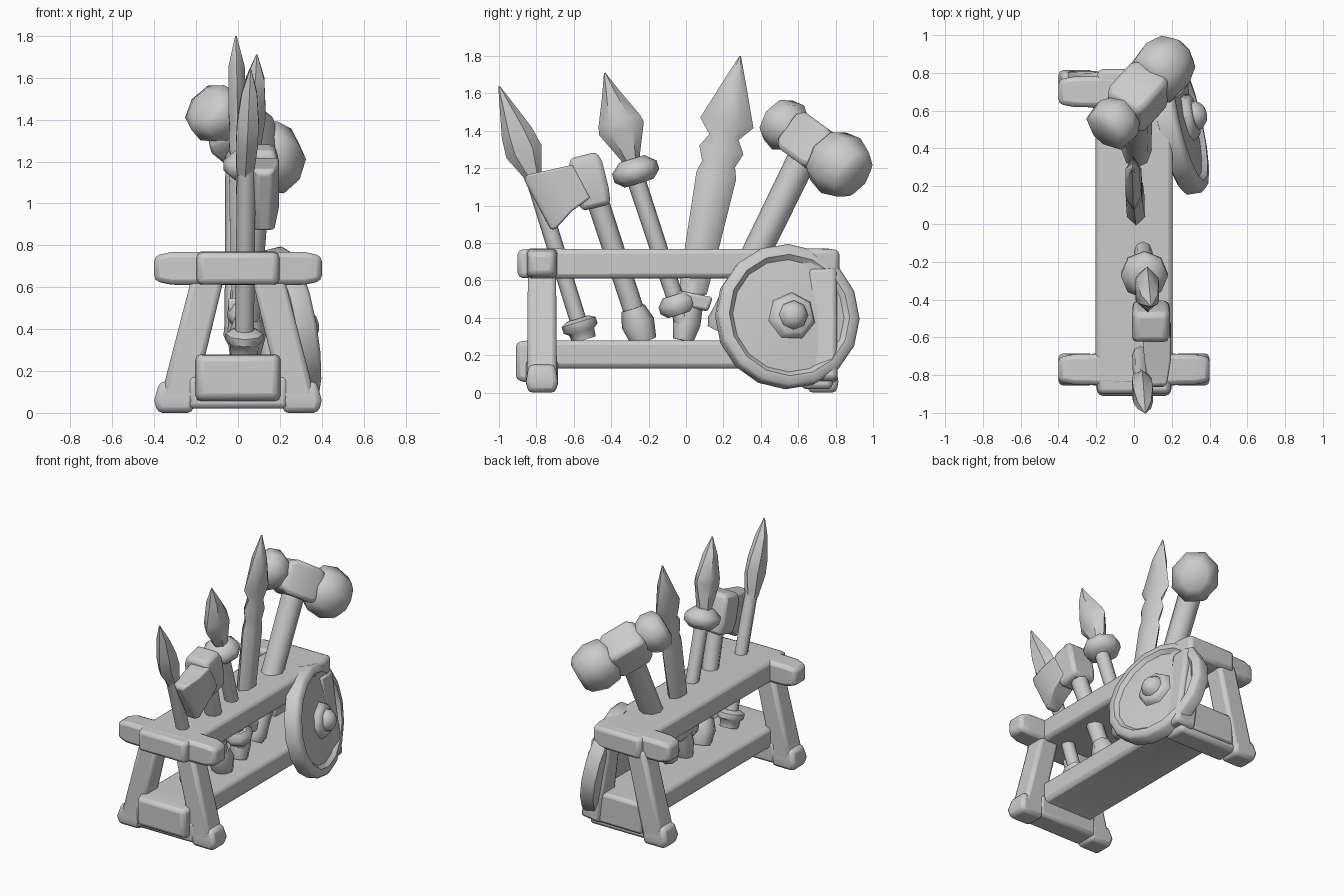
import bpy, bmesh, math
from mathutils import Vector

if "Cube" in bpy.data.objects:
    bpy.data.objects.remove(bpy.data.objects["Cube"])


def loft(name, pts, n=8, side=(1, 0, 0), square=False, bevel=0.0):
    """Skin rings (x, y, z, half_u, half_v); v follows 'side', u is across it."""
    d = (Vector(pts[-1][:3]) - Vector(pts[0][:3])).normalized()
    v = Vector(side)
    v = (v - d * v.dot(d)).normalized()
    u = d.cross(v)
    k = math.sqrt(2) if square else 1
    off = math.pi / 4 if square else 0
    bm = bmesh.new()
    rings = []
    for x, y, z, a, b in pts:
        ring = []
        for i in range(n):
            t = off + 2 * math.pi * i / n
            ring.append(bm.verts.new(Vector((x, y, z)) + u * (a * k * math.cos(t)) + v * (b * k * math.sin(t))))
        rings.append(ring)
    for r, s in zip(rings, rings[1:]):
        for i in range(n):
            j = (i + 1) % n
            bm.faces.new((r[i], r[j], s[j], s[i]))
    bm.faces.new(rings[0])
    bm.faces.new(rings[-1])
    bmesh.ops.recalc_face_normals(bm, faces=bm.faces)
    me = bpy.data.meshes.new(name)
    bm.to_mesh(me)
    bm.free()
    ob = bpy.data.objects.new(name, me)
    bpy.context.collection.objects.link(ob)
    if bevel:
        m = ob.modifiers.new("bevel", "BEVEL")
        m.width, m.segments, m.limit_method = bevel, 2, "ANGLE"
    return ob


def beam(name, pts, side=(1, 0, 0), bevel=0.025):
    return loft(name, pts, 4, side, True, bevel)


def along(p0, p1, stations):
    """Rings at fractions t between two points: (t, half_u, half_v)."""
    a, b = Vector(p0), Vector(p1)
    return [(*a.lerp(b, t), u, v) for t, u, v in stations]


# Long beams
beam("upper_beam", [(0, -.9, .69, .075, .19), (0, -.8, .69, .08, .205), (0, 0, .69, .078, .205),
                    (0, .72, .69, .08, .205), (0, .82, .69, .075, .19)])
beam("lower_beam", [(0, -.91, .17, .1, .19), (0, -.84, .165, .115, .205), (0, -.7, .205, .075, .205),
                    (0, .68, .205, .075, .205), (0, .8, .165, .115, .205)])

# End frames
Y = (0, 1, 0)
for tag, y, right_end in (("front", -.77, .4), ("back", .7, .2)):
    beam(tag + "_crossbar", [(-.4, y, .69, .06, .065), (-.32, y, .69, .078, .08), (0, y, .69, .08, .088),
                             (right_end - .08, y, .69, .078, .08), (right_end, y, .69, .06, .065)], Y)
    beam(tag + "_bottom_rail", [(-.24, y, .1, .08, .085), (.24, y, .1, .08, .085)], Y)
    for s, lr in ((-1, "left"), (1, "right")):
        yl = y + (.03 if y > 0 else 0)
        hidden = tag == "back" and s > 0
        beam(f"{tag}_{lr}_leg", [(s * (.22 if hidden else .29), yl, .06, .08, .08), (s * .14, yl, .66, .075, .075)])
        if not hidden:
            beam(f"{tag}_{lr}_foot", [(s * .3, yl, 0, .075, .085), (s * .305, yl, .06, .085, .095),
                                      (s * .3, yl, .15, .07, .075)])

# Wheel leaning on the side, turned slightly backwards
tilt, yaw = math.radians(10), math.radians(13)
nrm = Vector((math.cos(tilt) * math.cos(yaw), math.cos(tilt) * math.sin(yaw), math.sin(tilt)))
def disc(name, centre, prof, n):
    c = Vector(centre)
    return loft(name, [(*(c + nrm * h), r, r) for h, r in prof], n, Y)
disc("wheel", (.24, .54, .405), [(-.06, .35), (-.045, .385), (.035, .39), (.055, .375), (.06, .33),
                                (.035, .305), (.05, .14)], 16)
disc("wheel_hub", (.24, .555, .4), [(.02, .14), (.075, .12), (.09, .1)], 7)
disc("wheel_hub_knob", (.24, .555, .4), [(.06, .085), (.11, .075), (.14, .045), (.148, .015)], 8)

# Left spear
low, top = (.03, -.55, .3), (.04, -.82, 1.17)
loft("short_spear_shaft", along(low, top, [(0, .045, .045), (1, .045, .045)]))
loft("short_spear_ring", along(low, top, [(-.02, .065, .065), (.03, .07, .07), (.05, .095, .09), (.09, .095, .09),
                                          (.11, .06, .06)]))
loft("short_spear_head", along((.035, -.81, 1.14), (.06, -1.0, 1.64),
     [(0, .045, .045), (.08, .055, .05), (.3, .1, .06), (.5, .085, .06), (.78, .04, .042), (1, .004, .004)]), 6)

# Axe
low, top = (.04, -.24, .32), (.1, -.53, 1.2)
loft("axe_handle", along(low, top, [(0, .055, .055), (1, .06, .06)]))
loft("axe_pommel", along(low, top, [(-.05, .07, .07), (.06, .09, .09), (.15, .065, .065)]))
beam("axe_socket", along((.09, -.48, .99), (.09, -.55, 1.27),
     [(0, .08, .09), (.3, .09, .1), (.8, .09, .1), (1, .075, .085)]))
beam("axe_blade", [(.12, -.56, 1.13, .1, .075), (.125, -.67, 1.08, .125, .07), (.125, -.775, 1.02, .165, .05),
                   (.125, -.795, 1.005, .15, .03)], bevel=.01)

# Middle spear with guard
low, top = (.04, -.04, .45), (.06, -.28, 1.18)
loft("long_spear_shaft", along(low, top, [(-.1, .045, .045), (1, .05, .05)]))
loft("long_spear_guard", along((.055, -.25, 1.12), (.055, -.29, 1.25),
     [(0, .08, .08), (.3, .125, .125), (.65, .125, .125), (1, .07, .07)]))
loft("long_spear_ring", along(low, top, [(-.04, .07, .07), (0, .1, .09), (.05, .1, .09), (.1, .065, .065)]))
loft("long_spear_head", along((.055, -.28, 1.2), (.09, -.435, 1.71),
     [(0, .04, .045), (.12, .055, .055), (.42, .125, .07), (.5, .115, .068), (.78, .05, .05), (1, .004, .004)]), 6)

# Notched sword
p0, p1 = (.02, -.015, .28), (-.01, .29, 1.8)
loft("sword_blade", along(p0, p1, [(.17, .075, .05), (.33, .09, .055), (.58, .108, .052), (.62, .09, .045),
     (.67, .12, .05), (.715, .08, .045), (.765, .145, .05), (.9, .065, .045), (1, .004, .004)]), 6)
loft("sword_handle", along(p0, p1, [(0, .055, .06), (.06, .075, .07), (.2, .06, .05)]))
beam("sword_guard", along(p0, p1, [(.115, .1, .06), (.165, .11, .065)]), bevel=.015)

# War hammer
loft("hammer_handle", along((.01, .17, .33), (.02, .66, 1.33),
     [(0, .06, .06), (.04, .08, .08), (.1, .075, .075), (1, .08, .08)]))
h0, h1 = (-.16, .475, 1.47), (.24, .915, 1.15)
loft("hammer_small_face", along(h0, h1, [(-.01, .08, .085), (.04, .13, .135), (.16, .145, .145), (.24, .115, .115),
                                         (.3, .09, .09)]))
beam("hammer_socket", along(h0, h1, [(.24, .09, .1), (.32, .12, .12), (.58, .12, .12), (.66, .1, .1)]))
loft("hammer_large_face", along(h0, h1, [(.58, .1, .1), (.65, .16, .155), (.8, .18, .165), (.95, .145, .13),
                                         (1, .1, .09)]))

# Smooth shading with sharp edges kept
for ob in bpy.data.objects:
    ob.select_set(True)
    bpy.context.view_layer.objects.active = ob
bpy.ops.object.shade_smooth_by_angle(angle=math.radians(48))
